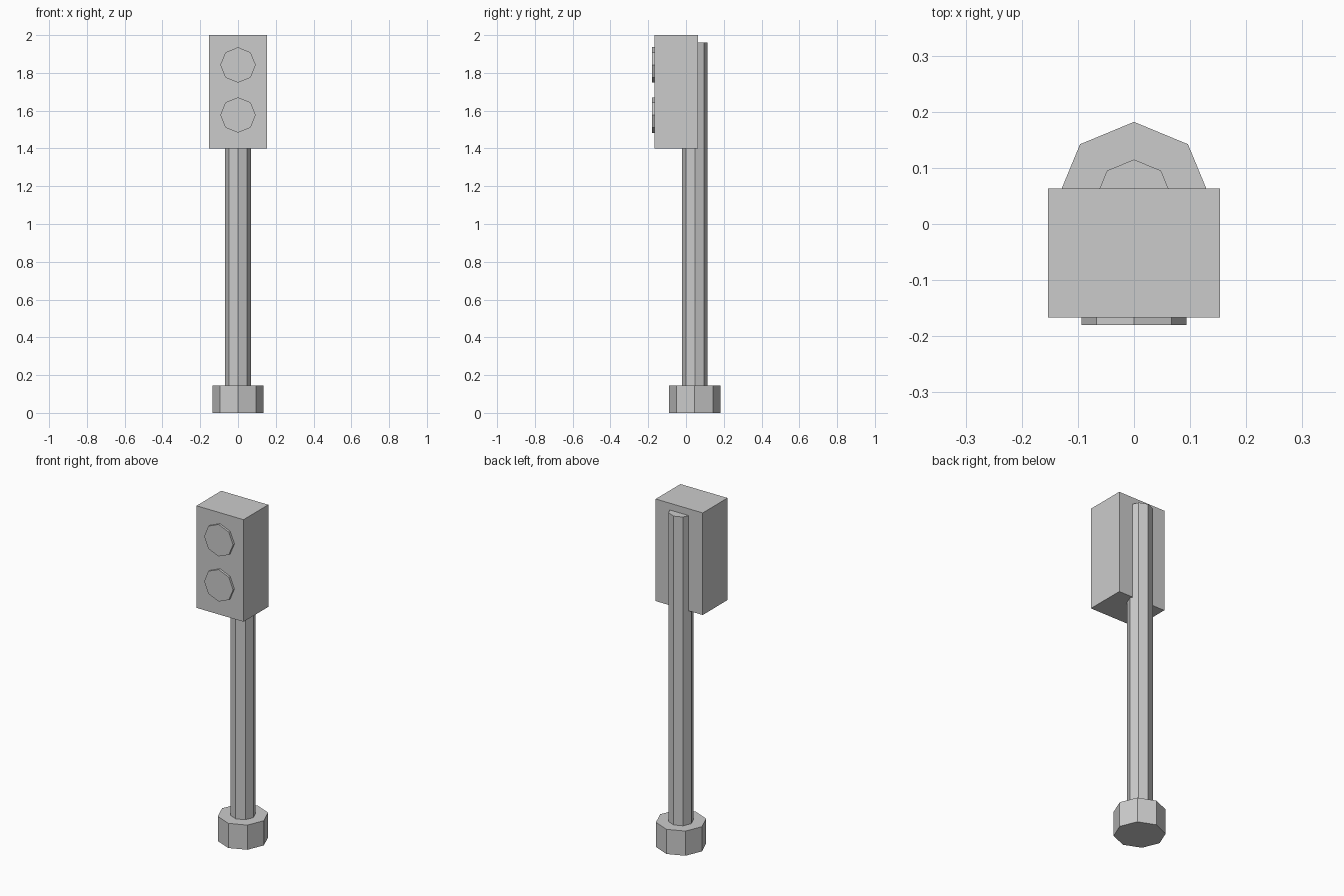
import bpy
import math

if "Cube" in bpy.data.objects:
    bpy.data.objects.remove(bpy.data.objects["Cube"])


def octagon_prism(name, radius, depth, location, tilt=0.0):
    # Eight-sided prism with a corner pointing along each axis
    bpy.ops.mesh.primitive_cylinder_add(vertices=8, radius=radius, depth=depth,
                                        location=location, rotation=(tilt, 0, 0))
    bpy.context.object.name = name


AXIS_Y = 0.046

# Foot and pole
octagon_prism("base", 0.136, 0.145, (0, AXIS_Y, 0.0725))
octagon_prism("pole", 0.068, 1.82, (0, AXIS_Y + 0.001, 1.05))

# Signal housing
bpy.ops.mesh.primitive_cube_add(size=1, location=(0, -0.052, 1.7))
housing = bpy.context.object
housing.name = "signal_housing"
housing.scale = (0.306, 0.23, 0.6)

# Upper and lower lamps
for name, z in (("upper_lamp", 1.842), ("lower_lamp", 1.577)):
    octagon_prism(name, 0.094, 0.024, (0, -0.168, z), math.pi / 2)
